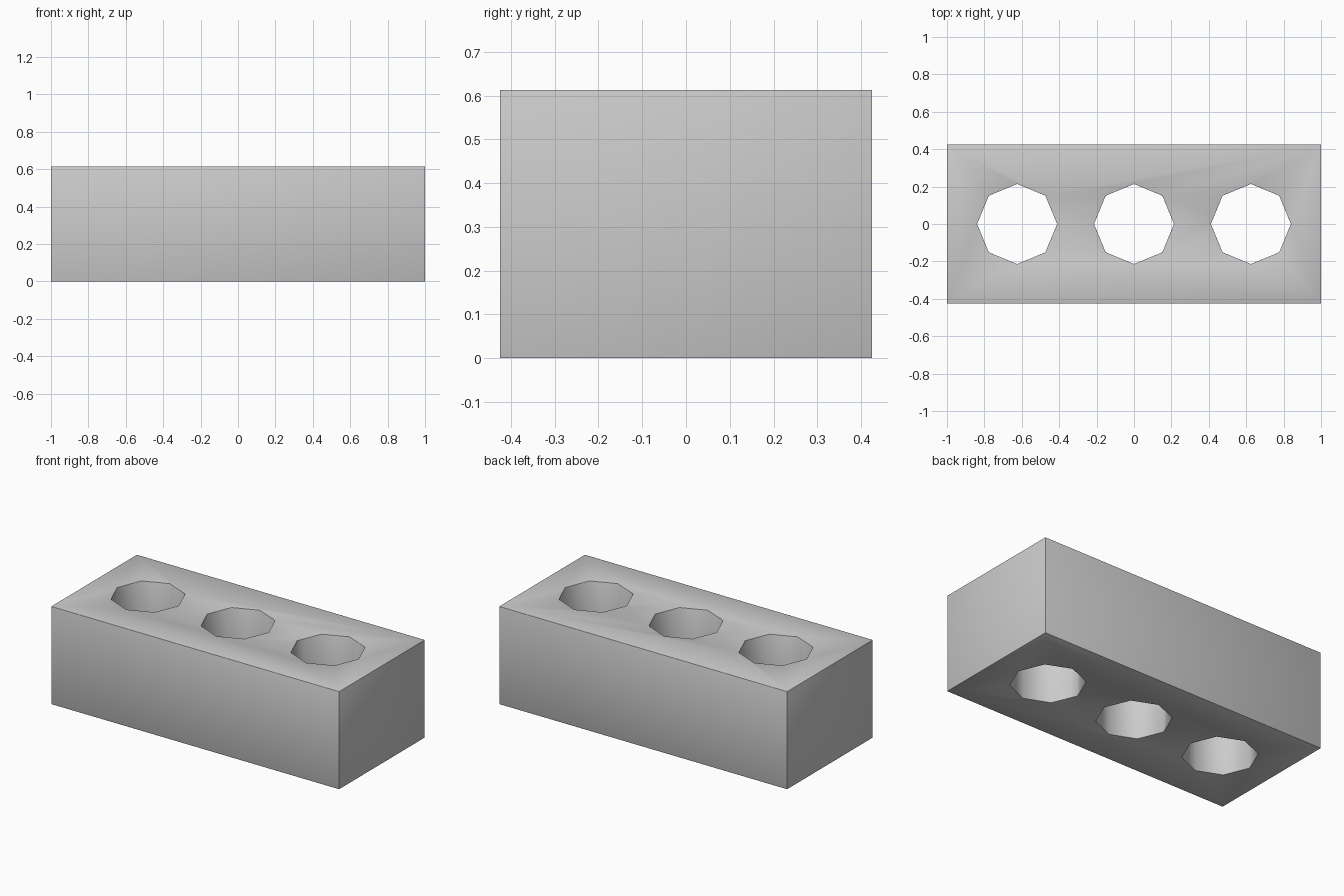
import bpy
import math

if "Cube" in bpy.data.objects:
    bpy.data.objects.remove(bpy.data.objects["Cube"])

W, D, H = 2.0, 0.85, 0.613
HOLE_R, SPACING, ROUND = 0.214, 0.625, 0.053

# Brick body
bpy.ops.mesh.primitive_cube_add(size=1, location=(0, 0, H / 2))
brick = bpy.context.object
brick.name = "brick"
brick.scale = (W, D, H)
bpy.ops.object.transform_apply(location=True, scale=True)

# Three eight-sided through holes
for i in (-1, 0, 1):
    bpy.ops.mesh.primitive_cylinder_add(vertices=8, radius=HOLE_R, depth=2 * H,
                                        location=(i * SPACING, 0, H / 2))
    cutter = bpy.context.object
    cutter.name = f"hole_cutter_{i + 2}"
    cutter.hide_render = True
    cutter.display_type = 'WIRE'
    cut = brick.modifiers.new(f"hole_{i + 2}", 'BOOLEAN')
    cut.operation = 'DIFFERENCE'
    cut.solver = 'EXACT'
    cut.object = cutter

# Rounded outer edges and hole rims
bevel = brick.modifiers.new("rounding", 'BEVEL')
bevel.width = ROUND
bevel.segments = 2
bevel.limit_method = 'ANGLE'
bevel.angle_limit = math.radians(60)

# Bake the modifiers, then drop the cutters
bpy.ops.object.select_all(action='DESELECT')
brick.select_set(True)
bpy.context.view_layer.objects.active = brick
for name in [m.name for m in brick.modifiers]:
    bpy.ops.object.modifier_apply(modifier=name)
for ob in [o for o in bpy.data.objects if o is not brick]:
    bpy.data.objects.remove(ob)
bpy.ops.object.shade_smooth()
